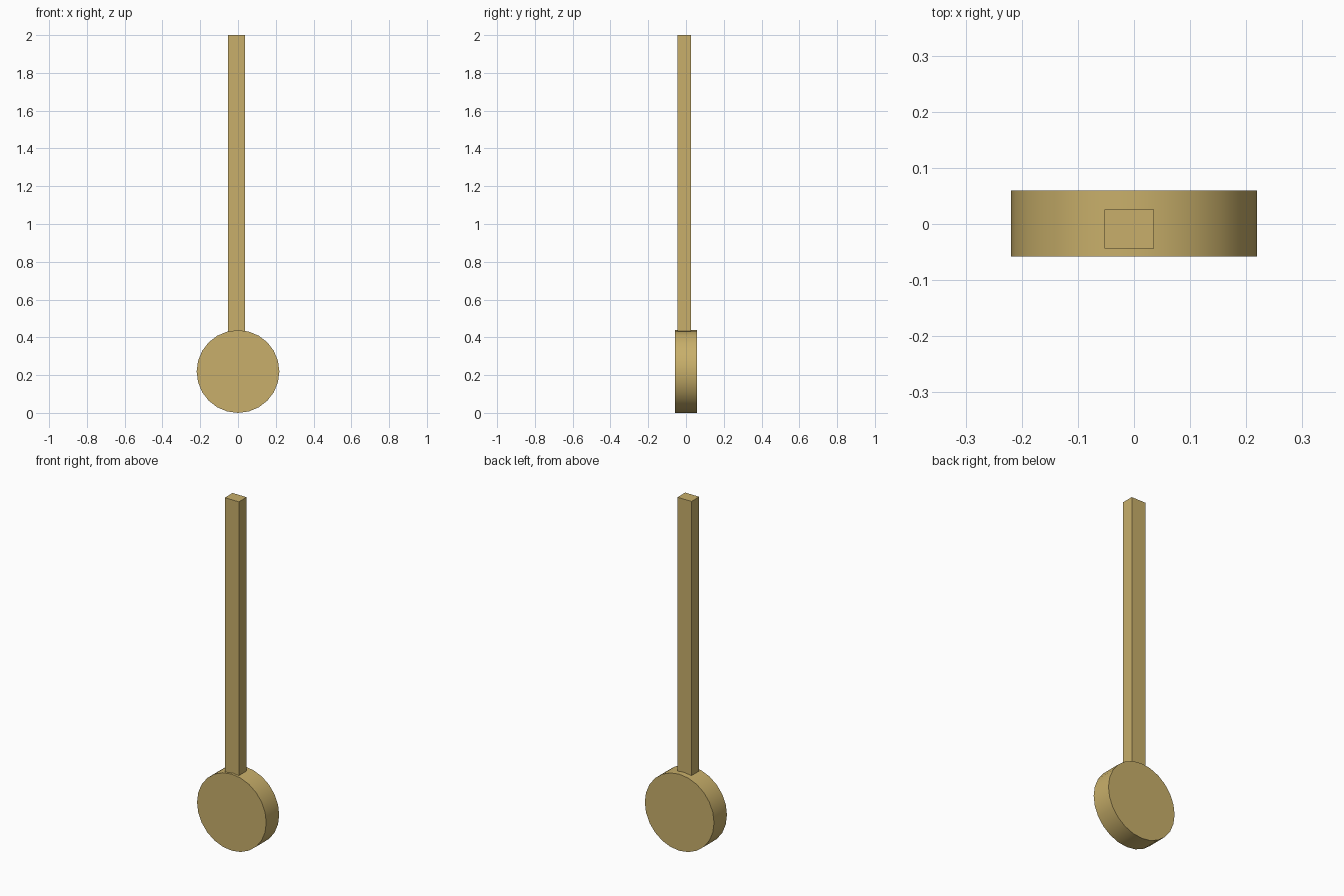
import bpy, math

if "Cube" in bpy.data.objects:
    bpy.data.objects.remove(bpy.data.objects["Cube"])

brass = bpy.data.materials.new("brass")
brass.diffuse_color = (0.58, 0.43, 0.145, 1)
brass.use_nodes = True
brass.node_tree.nodes["Principled BSDF"].inputs["Base Color"].default_value = brass.diffuse_color


def finish(name):
    ob = bpy.context.object
    ob.name = name
    ob.data.materials.append(brass)
    bpy.ops.object.transform_apply(location=False, rotation=True, scale=True)
    return ob


# Round weight, facing front, with a smooth rim
bpy.ops.mesh.primitive_cylinder_add(vertices=24, radius=0.219, depth=0.117,
                                    location=(0, 0.001, 0.219),
                                    rotation=(math.pi / 2, 0, 0))
finish("pendulum_bob")
bpy.ops.object.shade_smooth_by_angle(angle=math.radians(30))

# Slightly off-centre square rod, sunk a little into the weight
x0, x1, y0, y1, z0, z1 = -0.053, 0.036, -0.044, 0.026, 0.42, 2.0
bpy.ops.mesh.primitive_cube_add(size=1, location=((x0 + x1) / 2, (y0 + y1) / 2, (z0 + z1) / 2))
bpy.context.object.scale = (x1 - x0, y1 - y0, z1 - z0)
finish("pendulum_rod")
